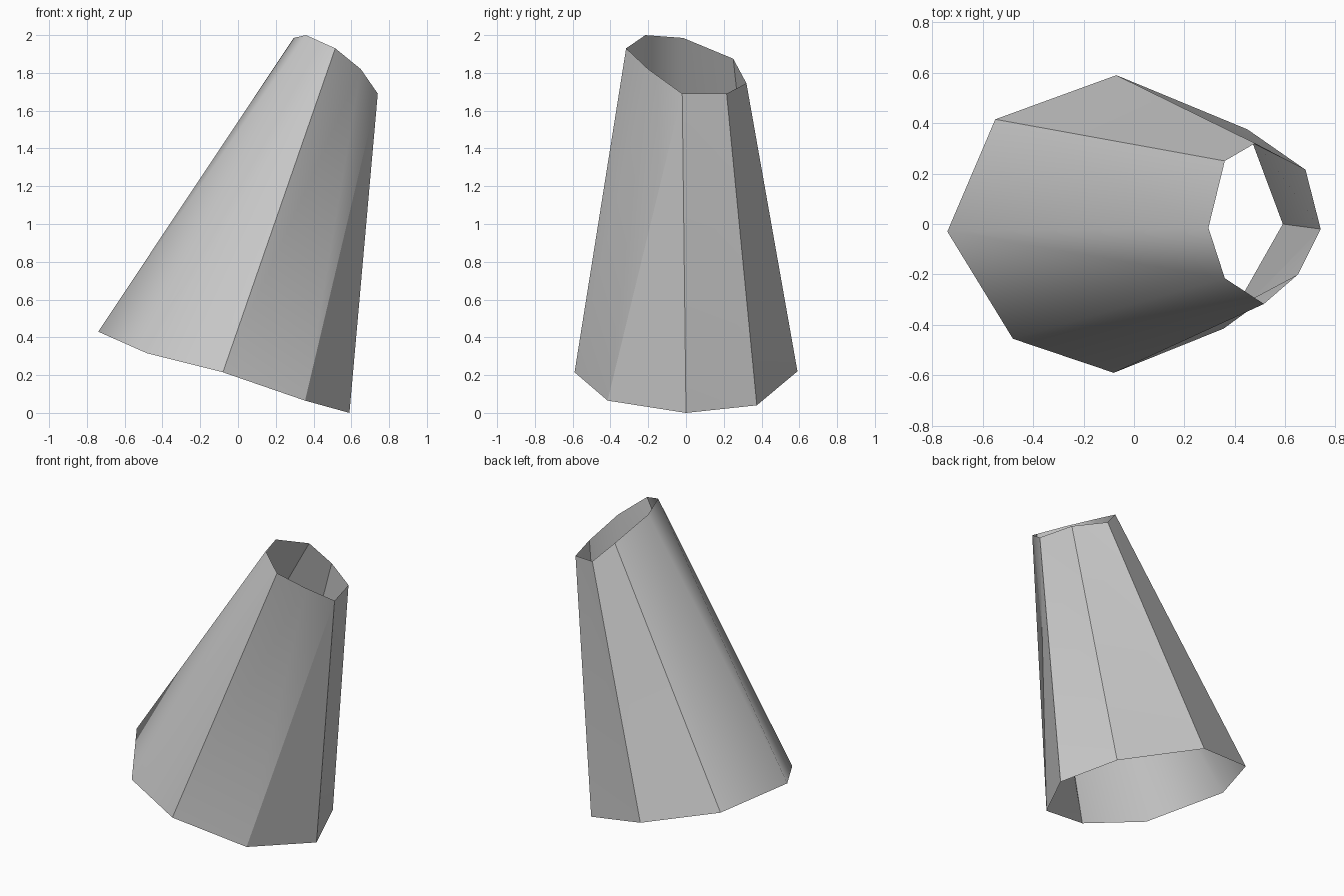
import bpy
import math

if "Cube" in bpy.data.objects:
    bpy.data.objects.remove(bpy.data.objects["Cube"])

# Rims of the leaning, open-ended tapered sleeve (matching corner order)
bottom_rim = [(-0.74, -0.03, 0.43), (-0.48, -0.455, 0.315), (-0.08, -0.59, 0.215),
              (0.355, -0.415, 0.065), (0.59, 0.0, 0.0), (0.45, 0.375, 0.04),
              (-0.07, 0.59, 0.22), (-0.55, 0.415, 0.35)]
top_rim = [(0.295, -0.015, 1.985), (0.36, -0.215, 2.0), (0.515, -0.317, 1.93),
           (0.65, -0.2, 1.82), (0.74, -0.02, 1.69), (0.68, 0.215, 1.69),
           (0.48, 0.32, 1.745), (0.36, 0.25, 1.875)]
n = len(bottom_rim)

# Wall: two triangles per side, with the diagonal reversed on two sides
faces = []
for i in range(n):
    j = (i + 1) % n
    if i in (4, 5):
        faces += [(i, j, n + i), (j, n + j, n + i)]
    else:
        faces += [(i, j, n + j), (i, n + j, n + i)]

mesh = bpy.data.meshes.new("tapered_sleeve")
mesh.from_pydata(bottom_rim + top_rim, [], faces)
sleeve = bpy.data.objects.new("tapered_sleeve", mesh)
bpy.context.collection.objects.link(sleeve)

# Plain grey surface
grey = bpy.data.materials.new("plain_grey")
grey.diffuse_color = (0.6, 0.6, 0.6, 1)
grey.use_nodes = True
grey.node_tree.nodes["Principled BSDF"].inputs["Base Color"].default_value = grey.diffuse_color
mesh.materials.append(grey)

# Rounded shading, with a crisp flat facet at the front right
bpy.context.view_layer.objects.active = sleeve
sleeve.select_set(True)
bpy.ops.object.shade_smooth_by_angle(angle=math.radians(45))
mesh.polygons[6].use_smooth = False
